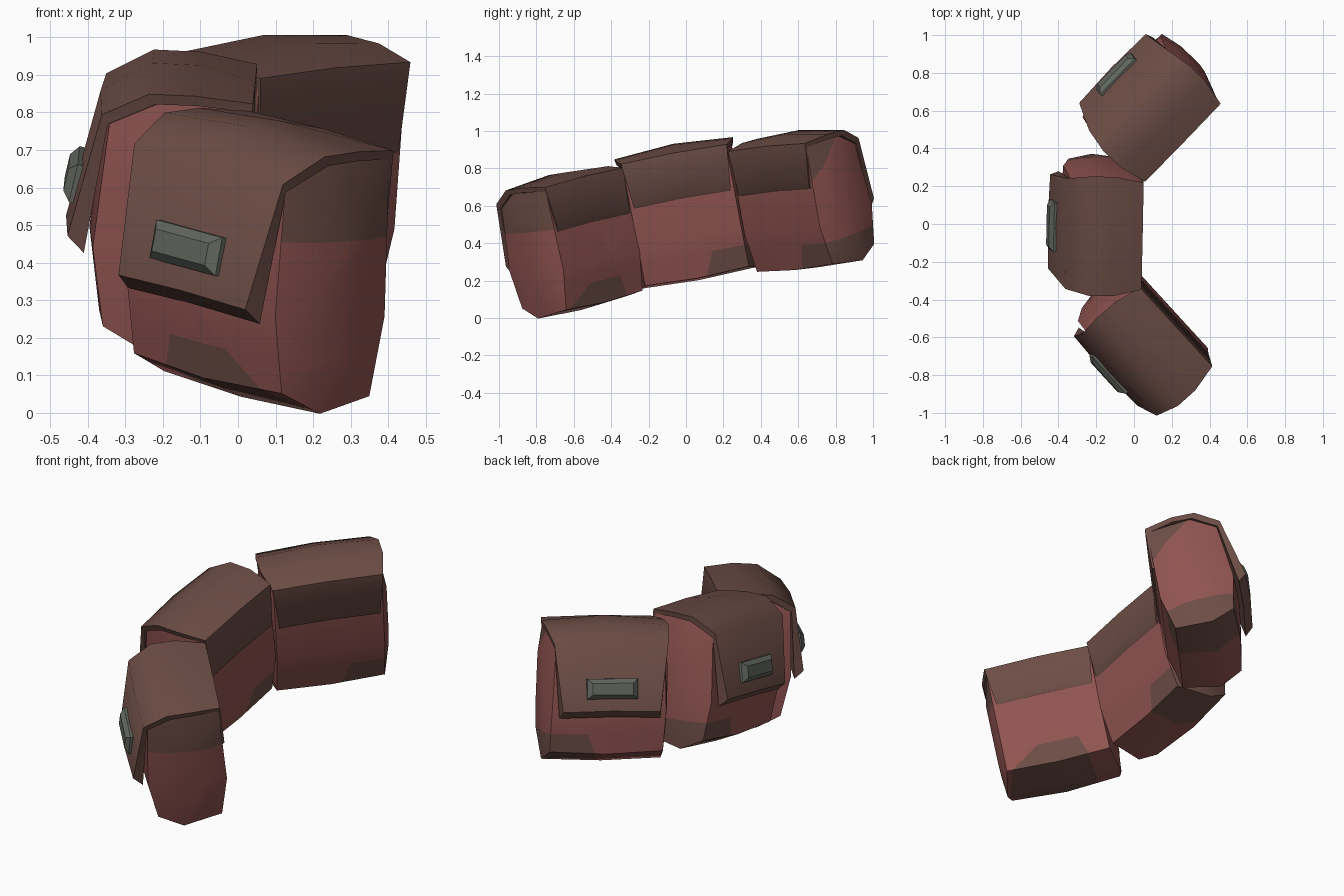
import bpy, bmesh, math
from mathutils import Vector, Matrix

if "Cube" in bpy.data.objects:
    bpy.data.objects.remove(bpy.data.objects["Cube"])


def material(name, rgb):
    m = bpy.data.materials.new(name)
    m.diffuse_color = (*rgb, 1)
    m.use_nodes = True
    m.node_tree.nodes["Principled BSDF"].inputs["Base Color"].default_value = m.diffuse_color
    return m


RED = material("red leather", (0.275, 0.088, 0.081))
BROWN = material("brown leather", (0.152, 0.074, 0.061))
STEEL = material("grey metal", (0.122, 0.135, 0.113))

STATIONS = (-1, 0, 1)


def frame(angle, slope_side, slope_out, origin):
    """Local axes: x = width, y = outward, z = up; slopes tilt the pouch."""
    a = math.radians(angle)
    u = Vector((math.sin(a), -math.cos(a), 0))
    n = Vector((math.cos(a), math.sin(a), 0))
    up = (Vector((0, 0, 1)) - u * slope_side - n * slope_out).normalized()
    u = (u - up * u.dot(up)).normalized()
    m = Matrix((u, up.cross(u), up)).transposed().to_4x4()
    m.translation = origin
    return m


def loft(rings):
    """Skin closed rings, and close both ends with ladders of quads."""
    bm = bmesh.new()
    rows = [[bm.verts.new(p) for p in r] for r in rings]
    n = len(rows[0])
    for a, b in zip(rows, rows[1:]):
        for i in range(n):
            j = (i + 1) % n
            bm.faces.new((a[i], a[j], b[j], b[i]))
    for r in (rows[0], rows[-1]):
        for i in range(n // 2 - 1):
            bm.faces.new((r[i], r[i + 1], r[n - 2 - i], r[n - 1 - i]))
    bmesh.ops.recalc_face_normals(bm, faces=bm.faces[:])
    return bm


def finish(bm, name, mats, matrix, angle):
    me = bpy.data.meshes.new(name)
    bm.to_mesh(me)
    bm.free()
    for m in mats:
        me.materials.append(m)
    ob = bpy.data.objects.new(name, me)
    bpy.context.collection.objects.link(ob)
    ob.matrix_world = matrix
    bpy.ops.object.select_all(action='DESELECT')
    ob.select_set(True)
    bpy.context.view_layer.objects.active = ob
    if angle:
        bpy.ops.object.shade_smooth_by_angle(angle=math.radians(angle))
    return ob


# Pouch body: half width, outward, up
BODY = [(0.282, 0, 0.015), (0.281, -0.03, 0.23), (0.282, 0.005, 0.66), (0.305, 0.24, 0.662),
        (0.284, 0.372, 0.585), (0.298, 0.38, 0.25), (0.296, 0.33, 0.04), (0.312, 0.2, -0.018)]


def body_mesh():
    rings = []
    for t in STATIONS:
        c = 1 - t * t
        rings.append([(t * w, d + (0.015 * c if d > 0.3 else 0),
                       h - (0.012 * c if h < 0.1 else 0)) for w, d, h in BODY])

    def cap(s):
        return [(s * 0.322, 0.18 + (d - 0.18) * 0.5, 0.3 + (h - 0.3) * 0.6) for w, d, h in BODY]
    return loft([cap(-1)] + rings + [cap(1)])


def cut(bm, co, no):
    bmesh.ops.bisect_plane(bm, geom=bm.verts[:] + bm.edges[:] + bm.faces[:],
                           dist=1e-5, plane_co=co, plane_no=no)


# Worn patches: each is a set of half spaces (point, inward normal)
def near_patches():
    bottom = [((0, 0, 0.125), (0, 0, -1)),
              ((-0.27, 0, 0), (0.12, 0, -0.17)),
              ((0.17, 0, 0), (-0.12, 0, -0.04))]
    side = [((0, 0, 0.45), (0, 0, 1)), ((-0.279, 0, 0), (-1, 0, 0))]
    return [bottom, side]


def corner_patch():
    return [((0, 0, 0.135), (0, 0, -1)), ((0.075, 0, 0.06), (1, 0, -0.4))]


def far_patches():
    side = [((0, 0, 0.48), (0, -0.8, 1)), ((0.279, 0, 0), (1, 0, 0))]
    return [corner_patch(), side]


def body(name, matrix, patches):
    bm = body_mesh()
    for patch in patches:
        for co, no in patch:
            if abs(co[0]) < 0.275:          # side limits follow existing edges
                cut(bm, co, Vector(no).normalized())
    for f in bm.faces:
        c = f.calc_center_median()
        for patch in patches:
            if all((c - Vector(co)).dot(Vector(no)) > 0 for co, no in patch):
                f.material_index = 1
    finish(bm, name, (RED, BROWN), matrix, 38)


# Flap: half width, outward, up -- outer skin then inner skin
FLAP = [(0.264, -0.024, 0.445), (0.288, -0.002, 0.682), (0.321, 0.15, 0.692), (0.322, 0.275, 0.684),
        (0.298, 0.395, 0.61), (0.254, 0.45, 0.265),
        (0.264, 0.402, 0.226), (0.291, 0.376, 0.585), (0.316, 0.255, 0.657), (0.316, 0.15, 0.665),
        (0.283, 0.02, 0.658), (0.258, 0.002, 0.42)]


def flap(name, matrix):
    rings = []
    for t in STATIONS:
        c = 1 - t * t
        rings.append([(w * t, d + (0.01 * c if d > 0.35 else 0),
                       h + (0.024 * c if 0.05 < d < 0.36 else 0.007 * c)) for w, d, h in FLAP])
    finish(loft(rings), name, (BROWN,), matrix, 52)


# Buckle: plate with broad sloping edges
def buckle(name, matrix):
    bm = bmesh.new()

    def ring(w, h, y):
        return [bm.verts.new((sx * w, y, sz * h)) for sx, sz in ((-1, -1), (1, -1), (1, 1), (-1, 1))]
    rows = [ring(0.132, 0.052, -0.02), ring(0.132, 0.052, 0.006), ring(0.106, 0.03, 0.027)]
    for a, b in zip(rows, rows[1:]):
        for i in range(4):
            j = (i + 1) % 4
            bm.faces.new((a[i], a[j], b[j], b[i]))
    bm.faces.new(rows[0])
    bm.faces.new(rows[-1])
    bmesh.ops.recalc_face_normals(bm, faces=bm.faces[:])
    local = Matrix.Translation((0, 0.444, 0.385)) @ Matrix.Rotation(math.radians(7), 4, 'X')
    finish(bm, name, (STEEL,), matrix @ local, 0)


# Three pouches set along a curved belt
POUCHES = [("front", frame(222, 0.185, -0.045, (0.161, -0.434, 0.081)), near_patches()),
           ("middle", frame(180, 0.19, 0.11, (-0.03, 0.062, 0.21)), [corner_patch()]),
           ("rear", frame(137, 0.08, 0.255, (0.171, 0.585, 0.254)), far_patches())]
for label, m, patches in POUCHES:
    body(label + "_pouch_body", m, patches)
    flap(label + "_pouch_flap", m)
    buckle(label + "_pouch_buckle", m)
